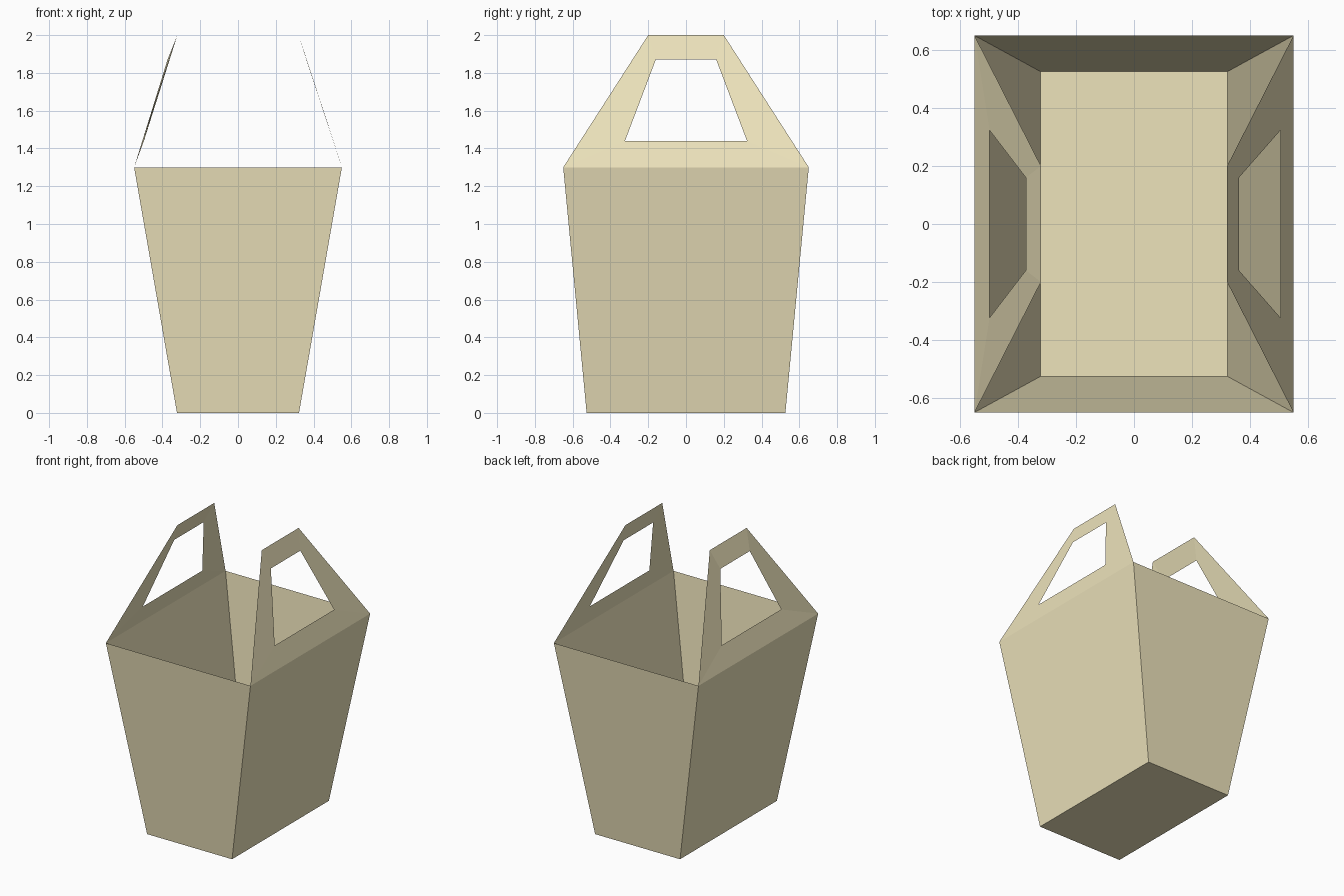
import bpy

if "Cube" in bpy.data.objects:
    bpy.data.objects.remove(bpy.data.objects["Cube"])

paper = bpy.data.materials.new("tan_card")
paper.diffuse_color = (0.85, 0.77, 0.5, 1)
paper.use_nodes = True
paper.node_tree.nodes["Principled BSDF"].inputs["Base Color"].default_value = paper.diffuse_color


def add_part(name, verts, faces):
    mesh = bpy.data.meshes.new(name)
    mesh.from_pydata(verts, [], faces)
    mesh.materials.append(paper)
    obj = bpy.data.objects.new(name, mesh)
    bpy.context.collection.objects.link(obj)
    return obj


def rectangle(hx, hy, z):
    return [(-hx, -hy, z), (hx, -hy, z), (hx, hy, z), (-hx, hy, z)]


def trapezoid(side, low, high):
    """Loop from (x, half width, z) of its lower and upper edges."""
    (x0, y0, z0), (x1, y1, z1) = low, high
    return [(side * x0, -y0, z0), (side * x0, y0, z0),
            (side * x1, y1, z1), (side * x1, -y1, z1)]


# four sides between two loops of four points
ring = [(i, (i + 1) % 4, (i + 1) % 4 + 4, i + 4) for i in range(4)]

# open tapered box of thin card
add_part("box_body", rectangle(0.323, 0.526, 0) + rectangle(0.55, 0.65, 1.3),
         [(3, 2, 1, 0)] + ring)

# carry handles leaning inward; the left one is very slightly warped
for name, side, hole_low_x, hole_high_x in (("right_handle", 1, 0.505, 0.362),
                                            ("left_handle", -1, 0.498, 0.373)):
    outer = trapezoid(side, (0.55, 0.65, 1.3), (0.321, 0.2, 2.0))
    hole = trapezoid(side, (hole_low_x, 0.323, 1.44), (hole_high_x, 0.16, 1.87))
    faces = ring if side > 0 else [f[::-1] for f in ring]
    add_part(name, outer + hole, faces)
